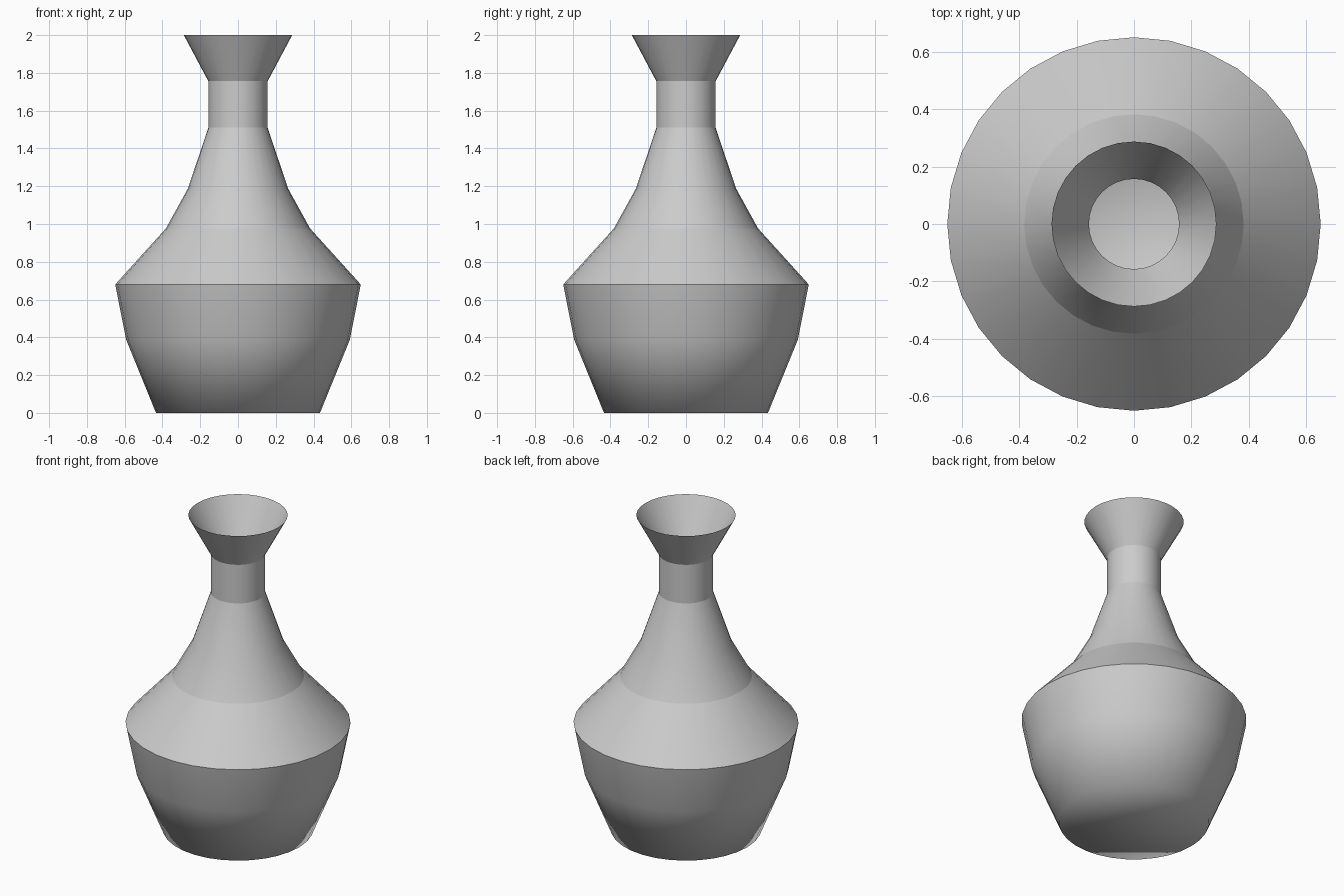
import bpy
import bmesh
import math

cube = bpy.data.objects.get("Cube")
if cube:
    bpy.data.objects.remove(cube)

SIDES = 32

# Profile from foot to rim: radius, height, crisp ring
PROFILE = [
    (0.434, 0.0, False),
    (0.592, 0.387, False),
    (0.65, 0.68, True),
    (0.382, 0.976, True),
    (0.265, 1.188, False),
    (0.157, 1.51, True),
    (0.157, 1.756, True),
    (0.287, 2.0, False),
]

# Clay colour
clay = bpy.data.materials.new("light_grey_clay")
clay.use_nodes = True
clay.diffuse_color = (0.6, 0.6, 0.6, 1)
clay.node_tree.nodes["Principled BSDF"].inputs["Base Color"].default_value = clay.diffuse_color


def make_ring(bm, radius, height):
    step = 2 * math.pi / SIDES
    return [bm.verts.new((radius * math.cos(i * step), radius * math.sin(i * step), height))
            for i in range(SIDES)]


# Thin open vessel with a closed foot
bm = bmesh.new()
rings = [make_ring(bm, radius, height) for radius, height, _ in PROFILE]
bm.faces.new(reversed(rings[0]))
for low, high in zip(rings, rings[1:]):
    for i in range(SIDES):
        j = (i + 1) % SIDES
        bm.faces.new((low[i], low[j], high[j], high[i]))

# Smooth walls with crisp shoulder and neck rings
for face in bm.faces:
    face.smooth = True
for ring, (_, _, crisp) in zip(rings, PROFILE):
    for i in range(SIDES):
        edge = bm.edges.get((ring[i], ring[(i + 1) % SIDES]))
        edge.smooth = not crisp

mesh = bpy.data.meshes.new("vase_body")
bm.to_mesh(mesh)
bm.free()
mesh.materials.append(clay)
vase = bpy.data.objects.new("vase_body", mesh)
bpy.context.collection.objects.link(vase)
